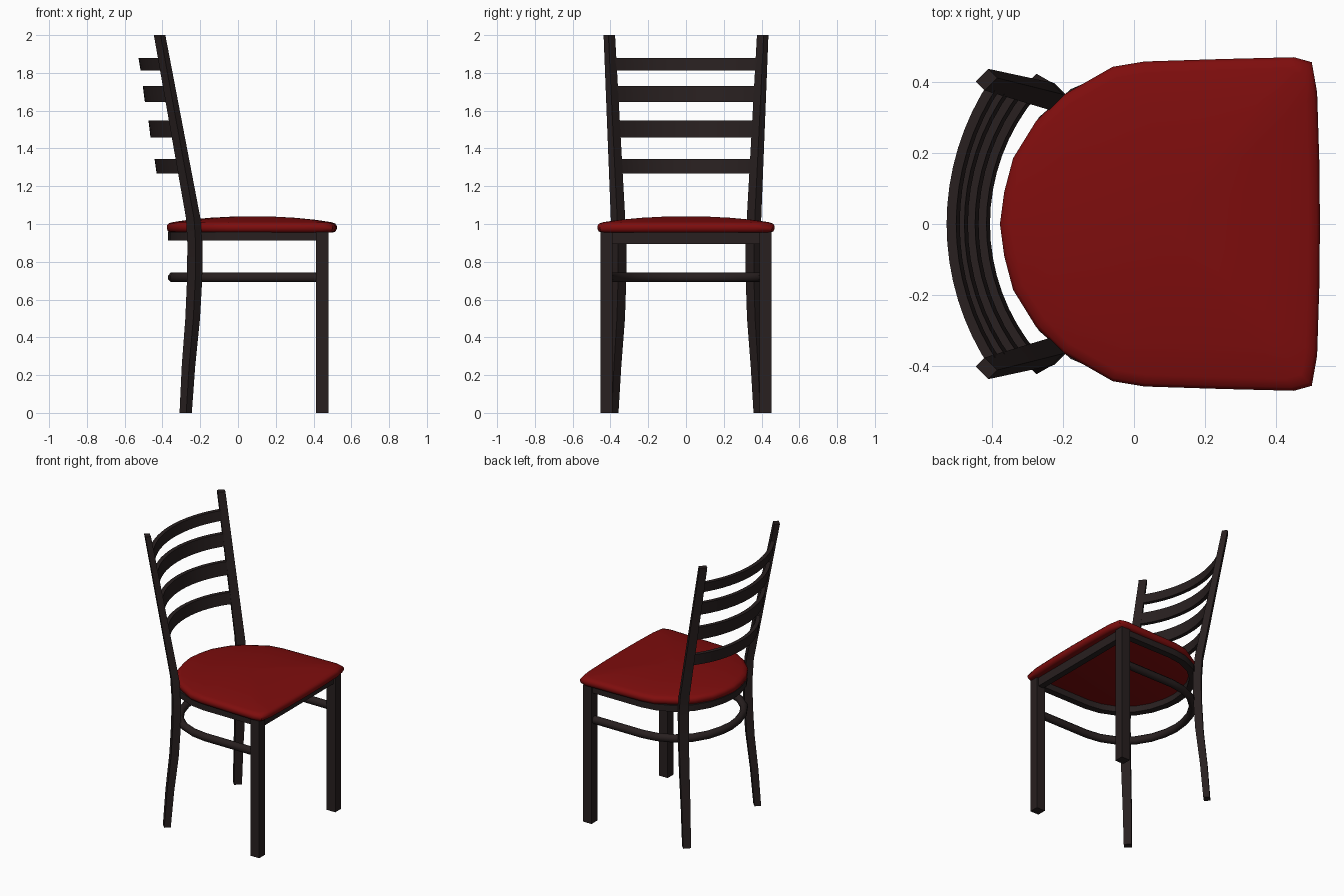
import bpy, bmesh, math
from mathutils import Vector

if "Cube" in bpy.data.objects:
    bpy.data.objects.remove(bpy.data.objects["Cube"])


def material(name, rgb):
    m = bpy.data.materials.new(name)
    m.diffuse_color = (*rgb, 1)
    m.use_nodes = True
    m.node_tree.nodes["Principled BSDF"].inputs["Base Color"].default_value = m.diffuse_color
    return m


WOOD = material("dark brown wood", (0.021, 0.014, 0.014))
RED = material("red upholstery", (0.21, 0.004, 0.004))


def loft(name, rings, mat, smooth=None):
    """Skin a list of equally sized vertex rings and cap both ends."""
    bm = bmesh.new()
    loops = [[bm.verts.new(p) for p in ring] for ring in rings]
    n = len(loops[0])
    for a, b in zip(loops, loops[1:]):
        for i in range(n):
            j = (i + 1) % n
            bm.faces.new((a[i], a[j], b[j], b[i]))
    bm.faces.new(loops[0])
    bm.faces.new(loops[-1])
    bmesh.ops.recalc_face_normals(bm, faces=bm.faces)
    me = bpy.data.meshes.new(name)
    bm.to_mesh(me)
    bm.free()
    me.materials.append(mat)
    ob = bpy.data.objects.new(name, me)
    bpy.context.collection.objects.link(ob)
    if smooth:
        bpy.ops.object.select_all(action='DESELECT')
        ob.select_set(True)
        bpy.context.view_layer.objects.active = ob
        bpy.ops.object.shade_smooth_by_angle(angle=math.radians(smooth))
    return ob


def sweep(name, path, section, mat, smooth=None):
    """Sweep (sideways offset, height) section along a horizontal path."""
    pts = [Vector(p) for p in path]
    rings = []
    for i, p in enumerate(pts):
        d = (pts[min(i + 1, len(pts) - 1)] - pts[max(i - 1, 0)]).normalized()
        nrm = Vector((d.y, -d.x))
        rings.append([(p.x + nrm.x * o, p.y + nrm.y * o, z) for o, z in section])
    return loft(name, rings, mat, smooth)


def rect(x0, x1, y0, y1, z):
    return [(x0, y0, z), (x1, y0, z), (x1, y1, z), (x0, y1, z)]


def mirrored(half):
    """Full outline from a half that starts on the centre line."""
    return [(x, -y) for x, y in reversed(half[1:])] + half


# Seat cushion: rounded back, nearly straight front, gently domed
outline = mirrored([(-0.377, 0), (-0.365, 0.09), (-0.34, 0.185), (-0.275, 0.29), (-0.2, 0.362),
                    (-0.06, 0.442), (0.03, 0.457), (0.25, 0.464), (0.45, 0.469),
                    (0.5, 0.455), (0.515, 0.37), (0.521, 0.18)]) + [(0.523, 0)]
CX = 0.08
profile = [(0.95, 0.955), (0.985, 0.96), (1, 0.975), (1, 0.99), (0.98, 1.003),
           (0.93, 1.01), (0.75, 1.022), (0.5, 1.033), (0.25, 1.039), (0.05, 1.04)]
loft("seat", [[(CX + (x - CX) * s, y * s, z) for x, y in outline] for s, z in profile],
     RED, 50)

# Seat frame and lower stretcher: U-shaped bars
u_path = mirrored([(-0.347, 0), (-0.337, 0.09), (-0.307, 0.19), (-0.25, 0.285), (-0.165, 0.36),
                   (-0.06, 0.405), (0.04, 0.42), (0.44, 0.42)])
sweep("seat_frame", u_path,
      [(-0.023, 0.913), (0.023, 0.913), (0.023, 0.957), (-0.023, 0.957)], WOOD, 35)
octagon = [(0.025 * math.cos(a), 0.717 + 0.027 * math.sin(a))
           for a in (math.pi / 4 * (k + 0.5) for k in range(8))]
sweep("lower_stretcher", u_path, octagon, WOOD, 50)

# Front rail under the seat
loft("front_rail", [rect(0.425, 0.468, -0.41, 0.41, z) for z in (0.895, 0.957)], WOOD)

# Back post stations: x, y, z, width along the seat edge, depth
stations = [(-0.277, 0.39, 0, 0.05, 0.042), (-0.262, 0.378, 0.25, 0.055, 0.046),
            (-0.24, 0.362, 0.5, 0.06, 0.05), (-0.229, 0.356, 0.72, 0.062, 0.052),
            (-0.228, 0.356, 0.9, 0.062, 0.052), (-0.237, 0.36, 1.03, 0.06, 0.048),
            (-0.415, 0.406, 2.0, 0.05, 0.036)]
T = math.sqrt(0.5)

for side, label in ((1, "left"), (-1, "right")):
    # Square front leg
    y0, y1 = sorted((0.388 * side, 0.452 * side))
    loft("front_leg_" + label, [rect(0.414, 0.48, y0, y1, z) for z in (0, 0.957)], WOOD)
    # Bent back leg continuing up as the back post, turned 45 degrees
    rings = []
    for x, y, z, w, d in stations:
        rings.append([(x + T * (a * w + b * d) / 2, side * (y + T * (a * w - b * d) / 2), z)
                      for a, b in ((1, 1), (1, -1), (-1, -1), (-1, 1))])
    loft("back_post_" + label, rings, WOOD, 30)

# Four curved slats of the ladder back
for i, (z0, z1) in enumerate([(1.267, 1.345), (1.457, 1.547), (1.645, 1.73), (1.813, 1.88)]):
    zm = (z0 + z1) / 2
    ex, ey = -0.237 - 0.1835 * (zm - 1.03), 0.36 + 0.0474 * (zm - 1.03)
    mid = (-0.424, -0.456, -0.486, -0.509)[i]
    sag = ex - mid
    r = (ey * ey + sag * sag) / (2 * sag)
    half = math.asin(ey / r)
    arc = [(mid + r - r * math.cos(t), r * math.sin(t))
           for t in (half * (k / 8 - 1) for k in range(17))]
    # outward offset is negative because the path runs towards +y
    sweep("back_slat_%d" % (i + 1), arc,
          [(-0.007, z0), (0.019, z0), (0.009, z1), (-0.018, z1)], WOOD, 35)
